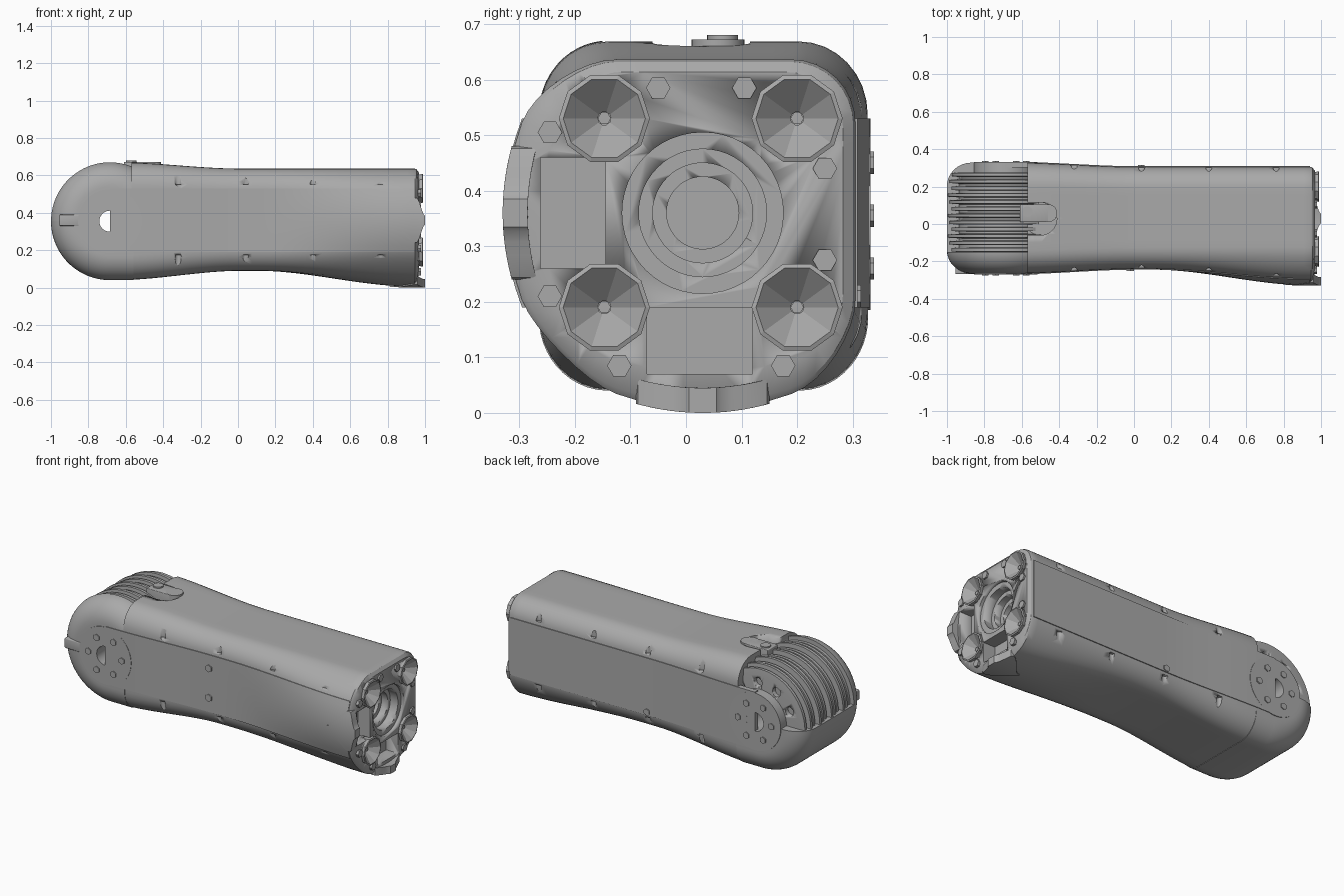
import bpy, bmesh, math
from mathutils import Matrix, Vector

if "Cube" in bpy.data.objects:
    bpy.data.objects.remove(bpy.data.objects["Cube"])

grey = bpy.data.materials.new("machined_grey")
grey.use_nodes = True
grey.diffuse_color = (0.4, 0.4, 0.4, 1)
grey.node_tree.nodes["Principled BSDF"].inputs["Base Color"].default_value = (0.4, 0.4, 0.4, 1)

JX, JZ, JR = -0.685, 0.355, 0.315      # joint axis and radius
CORNER = 0.42                          # corner radius, share of half width
TURN = {"x": Matrix.Rotation(math.pi / 2, 4, "Y"),
        "y": Matrix.Rotation(-math.pi / 2, 4, "X"), "z": Matrix()}


def finish(name, bm, smooth=True):
    bmesh.ops.recalc_face_normals(bm, faces=bm.faces)
    mesh = bpy.data.meshes.new(name)
    bm.to_mesh(mesh)
    bm.free()
    mesh.materials.append(grey)
    obj = bpy.data.objects.new(name, mesh)
    bpy.context.collection.objects.link(obj)
    if smooth:
        bpy.ops.object.select_all(action="DESELECT")
        obj.select_set(True)
        bpy.context.view_layer.objects.active = obj
        bpy.ops.object.shade_smooth_by_angle(angle=math.radians(32))
    return obj


def loft(name, rings, cyclic=False, smooth=True):
    bm = bmesh.new()
    loops = [[bm.verts.new(p) for p in ring] for ring in rings]
    n = len(loops[0])
    for a, b in zip(loops, loops[1:] + loops[:1] if cyclic else loops[1:]):
        for i in range(n):
            bm.faces.new((a[i], a[(i + 1) % n], b[(i + 1) % n], b[i]))
    if not cyclic:
        bm.faces.new(loops[0])
        bm.faces.new(loops[-1])
    return finish(name, bm, smooth)


def revolve(name, profile, centre, axis="y", start=0, end=360, steps=64, smooth=True):
    """Spin a closed (radius, along axis) profile about an axis."""
    full = end - start == 360
    rings = []
    for k in range(steps if full else steps + 1):
        a = math.radians(start + (end - start) * k / steps)
        c, s = math.cos(a), math.sin(a)
        cx, cy, cz = centre
        rings.append([(cx + r * c, t, cz + r * s) if axis == "y" else (t, cy + r * c, cz + r * s)
                      for r, t in profile])
    return loft(name, rings, full, smooth)


def cylinder(name, centre, axis, radius, depth, sides=24, stretch=1):
    bm = bmesh.new()
    m = Matrix.Translation(centre) @ TURN[axis] @ Matrix.Diagonal((stretch, 1, 1, 1))
    bmesh.ops.create_cone(bm, cap_ends=True, segments=sides, radius1=radius, radius2=radius,
                          depth=depth, matrix=m)
    return finish(name, bm, sides > 8)


def box(name, low, high, bevel=0):
    low, high = Vector(low), Vector(high)
    bm = bmesh.new()
    m = Matrix.Translation((low + high) / 2) @ Matrix.Diagonal((*(high - low), 1))
    bmesh.ops.create_cube(bm, size=1, matrix=m)
    if bevel:
        bmesh.ops.bevel(bm, geom=bm.edges[:], offset=bevel, segments=3, affect="EDGES", profile=0.5)
    return finish(name, bm)


def carve(target, cutters):
    for c in cutters:
        c.hide_render = True
        mod = target.modifiers.new("cut", "BOOLEAN")
        mod.operation, mod.solver, mod.object = "DIFFERENCE", "EXACT", c
    graph = bpy.context.evaluated_depsgraph_get()
    mesh = bpy.data.meshes.new_from_object(target.evaluated_get(graph))
    target.modifiers.clear()
    target.data = mesh
    for c in cutters:
        bpy.data.objects.remove(c)


def ease(x, a, b):
    t = max(0, min(1, (x - a) / (b - a)))
    return t * t * (3 - 2 * t)


def extents(x):
    """Side limits (y low, y high, z low, z high) and bulge at x."""
    t = ease(x, -0.65, 0.02)
    return (-0.265 + 0.025 * t, 0.328 - 0.023 * t, 0.04 + 0.05 * t, 0.67 - 0.034 * t,
            0.084 * ease(x, 0.1, 0.93))


def section(x, inset=0, bulge=None):
    y0, y1, z0, z1, b = extents(x)
    b = b if bulge is None else bulge
    flat = 1 - CORNER
    pts = []
    for q in range(4):
        a0 = q * math.pi / 2
        ox, oz = [(1, 1), (-1, 1), (-1, -1), (1, -1)][q]
        for k in range(9):
            a = a0 + k * math.pi / 16
            pts.append((ox * flat + CORNER * math.cos(a), oz * flat + CORNER * math.sin(a)))
        p, tx, tz = pts[-1], math.cos(a0 + math.pi), math.sin(a0 + math.pi)
        pts += [(p[0] + tx * 2 * flat * k / 8, p[1] + tz * 2 * flat * k / 8) for k in range(1, 8)]
    ring = []
    hy, hz = (y1 - y0) / 2 - inset, (z1 - z0) / 2 - inset
    for u, v in pts:
        ring.append((x, (y0 + y1) / 2 + u * hy - b * max(0, -u) * (1 - v * v),
                     (z0 + z1) / 2 + v * hz - b * max(0, -v) * (1 - u * u)))
    return ring


def strip(name, side, xs, half, proud, thick, rows=10):
    """Plate that follows the front, back or bottom of the shell."""
    rings = []
    for x in xs:
        y0, y1, z0, z1, b = extents(min(x, 0.95))
        across, outer, inner = (0.03 if side == "bottom" else 0.36), [], []
        for k in range(rows + 1):
            w = half(x) * (2 * k / rows - 1)
            drop = b * (1 - (w / 0.272) ** 2)
            s = {"front": y0 - drop - proud, "back": y1 + proud, "bottom": z0 - drop - proud}[side]
            i = s + (-thick if side == "back" else thick)
            for row, d in ((outer, s), (inner, i)):
                row.append((x, across + w, d) if side == "bottom" else (x, d, across + w))
        rings.append(outer + inner[::-1])
    return loft(name, rings)


def span(a, b, n):
    return [a + (b - a) * k / n for k in range(n + 1)]


# Main shell with a chamfered end
rings = [section(x) for x in span(-0.57, 0.945, 40)]
rings += [section(0.955, 0.004, 0.075), section(0.968, 0.022, 0.035)]
body = loft("main_shell", rings)

CUPS = [(y, z) for y in (-0.147, 0.2) for z in (0.19, 0.53)]
cuts = [cylinder("bore", (1, 0.03, 0.36), "x", r, d, 48)
        for r, d in ((0.145, 0.1), (0.115, 0.2), (0.09, 0.28), (0.065, 1.1))]
cuts += [cylinder("cup_hole", (1, y, z), "x", 0.074, 0.16, 12) for y, z in CUPS]
cuts += [box("front_pocket", (0.89, -0.262, 0.26), (1.1, -0.145, 0.46)),
         box("bottom_pocket", (0.89, -0.07, 0.07), (1.1, 0.12, 0.19)),
         box("top_notch", (-0.7, -0.06, 0.6), (-0.5, 0.115, 0.8)),
         cylinder("notch_end", (-0.5, 0.0275, 0.7), "z", 0.0875, 0.2, 32)]
for x in (-0.32, 0.04, 0.4, 0.76):
    y0, y1, z0, z1, b = extents(x)
    for y in (y0 - b * 0.6 + 0.004, y1 - 0.006):
        cuts.append(cylinder("upper_screw_well", (x, y, 0.65), "z", 0.016, 0.2, 12))
        cuts.append(cylinder("lower_screw_well", (x, y, 0.075), "z", 0.016, 0.2, 12))
carve(body, cuts)


# Joint housing: lower shell, upper front cap and ribbed drum
def joint_profile(ya, yb, n=40):
    mid, hw = 0.0315, 0.2965
    pts = []
    for k in range(n + 1):
        y = (ya + yb) / 2 - (yb - ya) / 2 * math.cos(math.pi * k / n)
        d = max(0, abs(y - mid) / hw - 1 + CORNER)
        pts.append((JR * (1 - CORNER + math.sqrt(max(0, CORNER ** 2 - d * d))), y))
    return pts


low = joint_profile(-0.265, 0.328) + [(0.056, 0.328), (0.056, -0.265)]
rings = []
for a in span(math.pi, math.pi * 1.5, 24):
    rings.append([(JX + r * math.cos(a), y, JZ + r * math.sin(a)) for r, y in low])
rings += [[(x, y, JZ - r) for r, y in low] for x in (-0.62, -0.56)]
loft("joint_lower_shell", rings)
cap = joint_profile(-0.265, -0.15, 14) + [(0.056, -0.15), (0.056, -0.265)]
revolve("joint_front_cap", cap, (JX, 0, JZ), start=45, end=180, steps=40)

fins = [(0.056, -0.16)]
pitch, count = 0.0365, 12
limits = joint_profile(-0.265, 0.328, 80)
for i in range(count):
    y = -0.15 + i * pitch
    edge = min(limits, key=lambda p: abs(p[1] - y - 0.02))[0]
    r = min(0.292 + 0.009 * (i % 3), edge - 0.006)
    fins += [(0.25, y), (r, y + 0.004), (r, y + 0.021), (0.25, y + 0.025)]
fins.append((0.056, fins[-1][1]))
drum = revolve("ribbed_drum", fins, (JX, 0, JZ), steps=72)
slots = []
for a in (50, 85, 120, 155):
    t = math.radians(a)
    slots.append(cylinder("drum_slot", (JX + 0.208 * math.cos(t), 0.28, JZ + 0.208 * math.sin(t)),
                          "y", 0.027, 0.06, 20))
carve(drum, slots)

# Joint bosses, screws and tab
for name, ya, yb in (("front", -0.269, -0.15), ("back", 0.2, 0.332)):
    revolve(name + "_joint_boss", [(0.056, ya), (0.17, ya), (0.17, yb), (0.056, yb)], (JX, 0, JZ))
    face = ya if name == "front" else yb
    for k in range(6):
        t = k * math.pi / 3
        cylinder(name + "_joint_screw", (JX + 0.11 * math.cos(t), face, JZ + 0.11 * math.sin(t)),
                 "y", 0.02, 0.012, 6)
box("joint_tab", (-0.955, -0.268, 0.33), (-0.84, -0.2, 0.39), 0.006)

# Side panels and flared end lobes
for side in ("front", "back"):
    strip(side + "_panel", side, span(JX, 0.942, 40), lambda x: 0.17, 0.004, 0.03)


def lobe(x):
    return 0.005 + 0.115 * ease(x, 0.81, 0.95) - 0.095 * ease(x, 0.955, 1.0)


for side in ("front", "bottom"):
    strip(side + "_end_lobe", side, span(0.81, 1.0, 24), lobe, 0.006, 0.045)
for z in (0.45, 0.275):
    cylinder("front_panel_screw", (-0.02, -0.245, z), "y", 0.022, 0.012, 6)
cylinder("back_panel_screw", (0.04, 0.309, 0.21), "y", 0.02, 0.012, 6)

# Conical cups with centre pins on the end face
for y, z in CUPS:
    revolve("end_cup", [(0.07, 0.93), (0.082, 0.987), (0.074, 0.99), (0.012, 0.935), (0.012, 0.92)],
            (0, y, z), "x", steps=10, smooth=False)
    cylinder("cup_pin", (0.935, y, z), "x", 0.012, 0.03, 6)

# Hex screws round the end face
for y, z in ((-0.05, 0.585), (0.105, 0.585), (0.25, 0.44), (0.25, 0.275),
             (0.175, 0.085), (-0.12, 0.085), (-0.245, 0.505), (-0.245, 0.21)):
    cylinder("end_screw", (0.967, y, z), "x", 0.022, 0.022, 6)

# Tongue on top of the joint
box("top_tongue", (-0.61, 0.01, 0.58), (-0.455, 0.105, 0.672), 0.004)
cylinder("tongue_end", (-0.458, 0.0575, 0.63), "z", 0.0475, 0.084, 32)
cylinder("tongue_button", (-0.57, 0.066, 0.676), "z", 0.028, 0.008, 24)
